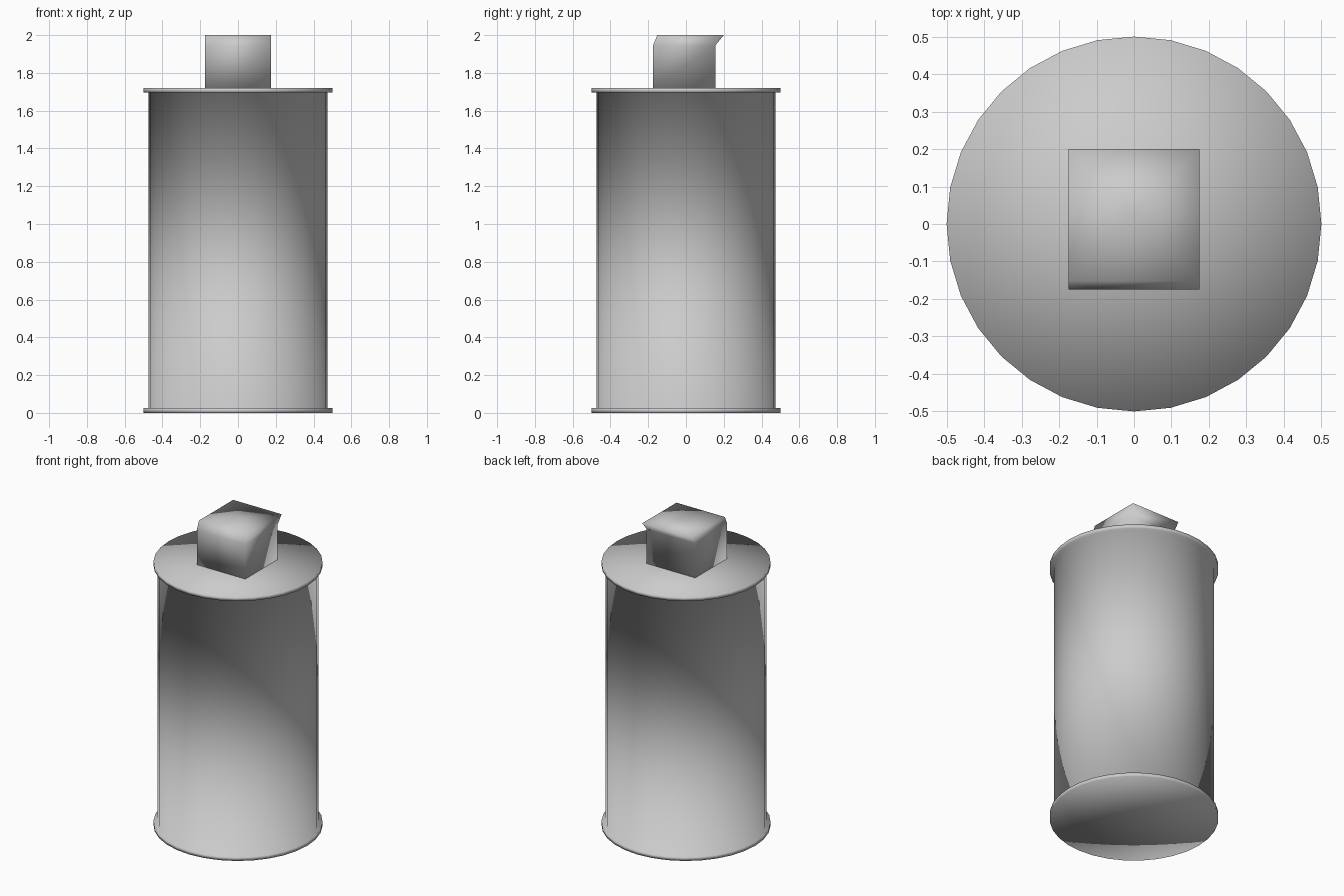
import bpy, bmesh
from math import cos, sin, tau

if "Cube" in bpy.data.objects:
    bpy.data.objects.remove(bpy.data.objects["Cube"])


def loft(name, rings, bottom, top):
    """Skin a stack of rings and close both ends with fans, smooth shaded."""
    bm = bmesh.new()
    loops = [[bm.verts.new(p) for p in ring] for ring in rings]
    n = len(loops[0])
    for a, b in zip(loops, loops[1:]):
        for i in range(n):
            j = (i + 1) % n
            bm.faces.new((a[i], a[j], b[j], b[i]))
    low, high = bm.verts.new(bottom), bm.verts.new(top)
    for i in range(n):
        j = (i + 1) % n
        bm.faces.new((low, loops[0][j], loops[0][i]))
        bm.faces.new((high, loops[-1][i], loops[-1][j]))
    bmesh.ops.recalc_face_normals(bm, faces=bm.faces)
    for f in bm.faces:
        f.smooth = True
    mesh = bpy.data.meshes.new(name)
    bm.to_mesh(mesh)
    bm.free()
    obj = bpy.data.objects.new(name, mesh)
    bpy.context.collection.objects.link(obj)
    return obj


def circle(r, z, sides=32):
    return [(r * cos(tau * i / sides), r * sin(tau * i / sides), z)
            for i in range(sides)]


def rectangle(y0, y1, z, x=0.175):
    return [(-x, y0, z), (x, y0, z), (x, y1, z), (-x, y1, z)]


# Can: bottom rim, straight wall and top rim in one turned shell
profile = [(0.5, 0), (0.5, 0.025), (0.475, 0.025),
           (0.475, 1.695), (0.5, 1.695), (0.5, 1.72)]
loft("can_body", [circle(r, z) for r, z in profile], (0, 0, 0), (0, 0, 1.72))

# Spray button: block whose top edge leans towards the back
loft("spray_button",
     [rectangle(-0.175, 0.155, 1.72),
      rectangle(-0.175, 0.155, 1.945),
      rectangle(-0.152, 0.2, 2.0)],
     (0, -0.01, 1.72), (0, 0.024, 2.0))
